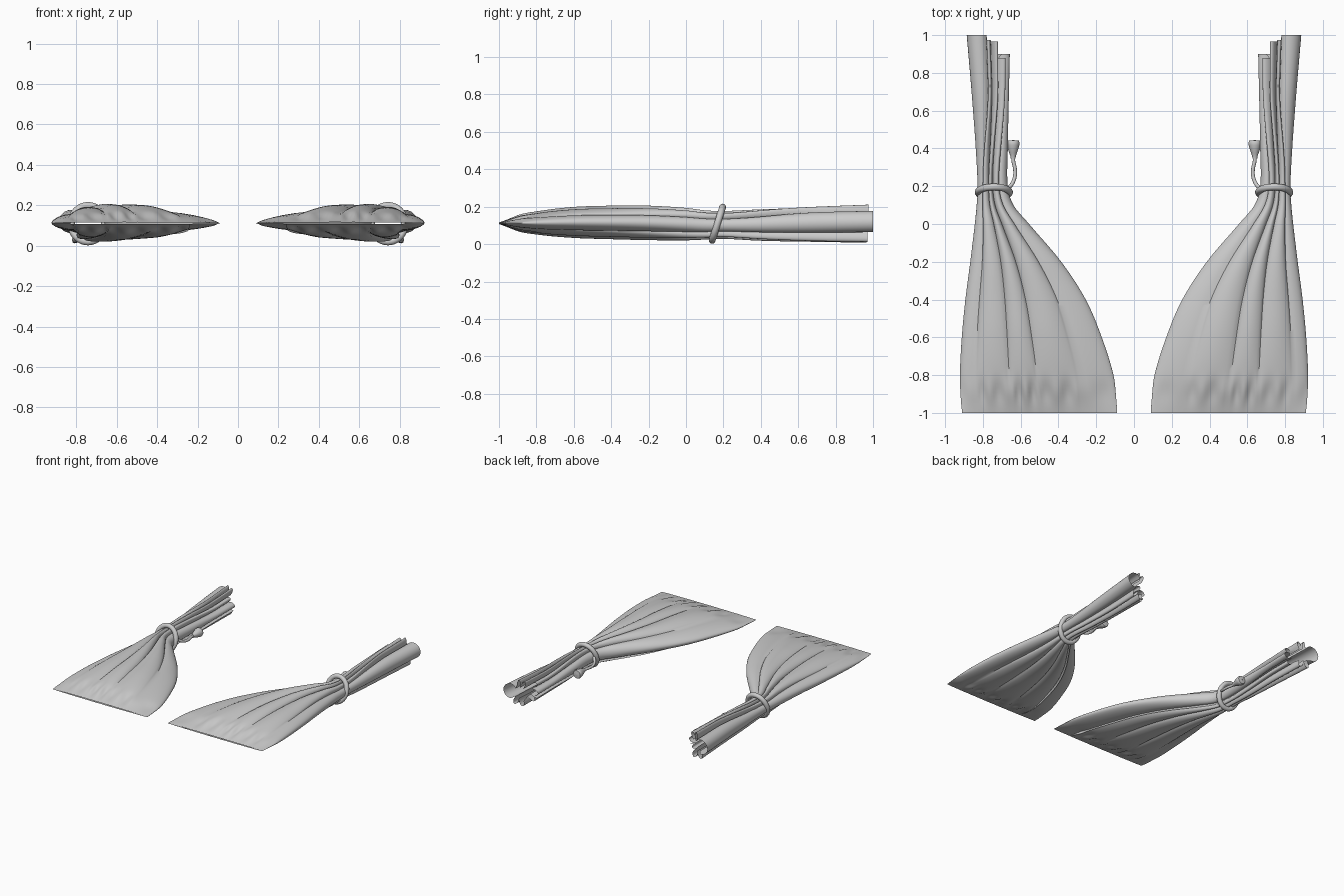
import bpy, bmesh, math, random
from math import sin, cos, pi, radians
from mathutils import Vector

if "Cube" in bpy.data.objects:
    bpy.data.objects.remove(bpy.data.objects["Cube"])

random.seed(4)

# stations down the cloth: y, outer x, inner x, low z, high z, fold depth, sideways fold depth
ST = [
    (-1.00, -.910, -.088, .107, .116, .00, .00),
    (-.93, -.917, -.093, .086, .137, .12, .00),
    (-.80, -.922, -.108, .052, .175, .22, .00),
    (-.60, -.912, -.170, .033, .200, .27, .02),
    (-.40, -.893, -.255, .026, .207, .28, .04),
    (-.20, -.867, -.385, .021, .207, .30, .08),
    (.00, -.843, -.555, .020, .195, .32, .15),
    (.10, -.833, -.638, .024, .182, .33, .20),
    (.20, -.828, -.668, .028, .178, .35, .26),
    (.40, -.838, -.668, .018, .186, .42, .36),
    (.70, -.861, -.662, .010, .200, .50, .46),
    (1.00, -.887, -.655, .005, .212, .58, .56),
]
# fold crease angles (0 = inner side, 90 = top) at the hem and at the heading
HEM = [-50, 57, 90, 111, 143, 222, 251, 281, 310]
HEAD = [-25, 22, 55, 80, 100, 232, 265, 300, 335]
ENDS = [.90, .88, .965, .975, 1.0, .97, .965, .90, .90]
K = 16       # samples across one fold
ROWS = 90


def station(y):
    i = max(j for j in range(len(ST) - 1) if ST[j][0] <= y + 1e-9)

    def slope(j, c):
        a, b = ST[max(j - 1, 0)], ST[min(j + 1, len(ST) - 1)]
        return (b[c] - a[c]) / (b[0] - a[0])
    a, b = ST[i], ST[i + 1]
    h = b[0] - a[0]
    t = (y - a[0]) / h
    return [a[c] * (2*t**3 - 3*t*t + 1) + b[c] * (3*t*t - 2*t**3)
            + slope(i, c) * h * (t**3 - 2*t*t + t) + slope(i + 1, c) * h * (t**3 - t*t)
            for c in range(1, 7)]


def finish(ob, angle=40):
    bpy.ops.object.select_all(action='DESELECT')
    ob.select_set(True)
    bpy.context.view_layer.objects.active = ob
    bpy.ops.object.shade_smooth_by_angle(angle=radians(angle))


def mesh_object(name, bm, angle=40):
    bmesh.ops.recalc_face_normals(bm, faces=bm.faces)
    me = bpy.data.meshes.new(name)
    bm.to_mesh(me)
    bm.free()
    ob = bpy.data.objects.new(name, me)
    bpy.context.collection.objects.link(ob)
    finish(ob, angle)
    return ob


def tube(name, pts, radius, cyclic=False):
    cu = bpy.data.curves.new(name, 'CURVE')
    cu.dimensions = '3D'
    cu.bevel_depth = radius
    cu.bevel_resolution = 5
    cu.use_fill_caps = True
    cu.resolution_u = 10
    sp = cu.splines.new('NURBS' if not cyclic else 'POLY')
    sp.points.add(len(pts) - 1)
    for p, c in zip(sp.points, pts):
        p.co = (*c, 1)
    sp.use_cyclic_u = cyclic
    if not cyclic:
        sp.use_endpoint_u = True
        sp.order_u = 3
    ob = bpy.data.objects.new(name, cu)
    bpy.context.collection.objects.link(ob)


def curtain(side, label):
    # gathered cloth: a folded loop swept from hem to heading
    n = len(HEM)
    pleat = [random.uniform(0, 2 * pi) for _ in range(n)]
    bm = bmesh.new()
    rows = []
    for r in range(ROWS + 1):
        row = []
        for f in range(n):
            for k in range(K):
                q = k / K
                y = -1 + (ENDS[f] + 1) * r / ROWS
                xo, xi, z0, z1, dz, dx = station(y)
                m = min(max((y - .15) / .6, 0), 1)
                m = m * m * (3 - 2 * m)
                ang = [a + (b - a) * m for a, b in zip(HEM, HEAD)]
                ang.append(ang[0] + 360)
                t = radians(ang[f] + (ang[f + 1] - ang[f]) * q)
                dip = 1 - sin(pi * q) ** .65
                c, s = cos(t), sin(t)
                x = (xo + xi) / 2 + (xi - xo) / 2 * c * (1 - dx * dip)
                zz = s * (1 - dz * dip)
                wide = 1 - min(max((y + .3) / .4, 0), 1)
                if c > 0:
                    zz *= 1 - .25 * wide * c * c
                z = (z0 + z1) / 2 + (z1 - z0) / 2 * zz
                # small puckers just above the hem
                hem = math.exp(-((y + .89) / .06) ** 2)
                z += .009 * hem * abs(s) * sin(q * 4 * pi + pleat[f])
                row.append(bm.verts.new((side * -x, y, z)))
        rows.append(row)
    for a, b in zip(rows, rows[1:]):
        for i in range(len(a)):
            j = (i + 1) % len(a)
            bm.faces.new((a[i], a[j], b[j], b[i]))
    mesh_object("curtain_" + label, bm, 50)

    # tie band, tilted round the waist
    tube("tie_band_" + label,
         [(side * (.742 - .083 * cos(a)), .168 + .028 * sin(a), .109 + .089 * sin(a))
          for a in (2 * pi * i / 64 for i in range(64))], .018, True)

    # cord from band to tassel
    tube("tie_cord_" + label,
         [(side * x, y, z) for x, y, z in
          [(.668, .19, .12), (.65, .20, .10), (.628, .25, .085),
           (.630, .30, .085), (.64, .33, .085), (.64, .36, .085)]], .010)

    # bell-shaped tassel
    bm = bmesh.new()
    prof = [(.001, .345), (.013, .348), (.015, .362), (.020, .375), (.027, .395),
            (.033, .418), (.034, .432), (.030, .441), (.001, .444)]
    rings = [[bm.verts.new((side * .64 + r * cos(2 * pi * i / 24), y,
                            .085 + r * sin(2 * pi * i / 24))) for i in range(24)]
             for r, y in prof]
    for a, b in zip(rings, rings[1:]):
        for i in range(24):
            j = (i + 1) % 24
            bm.faces.new((a[i], a[j], b[j], b[i]))
    mesh_object("tassel_" + label, bm)


for side, label in ((-1, "left"), (1, "right")):
    curtain(side, label)
